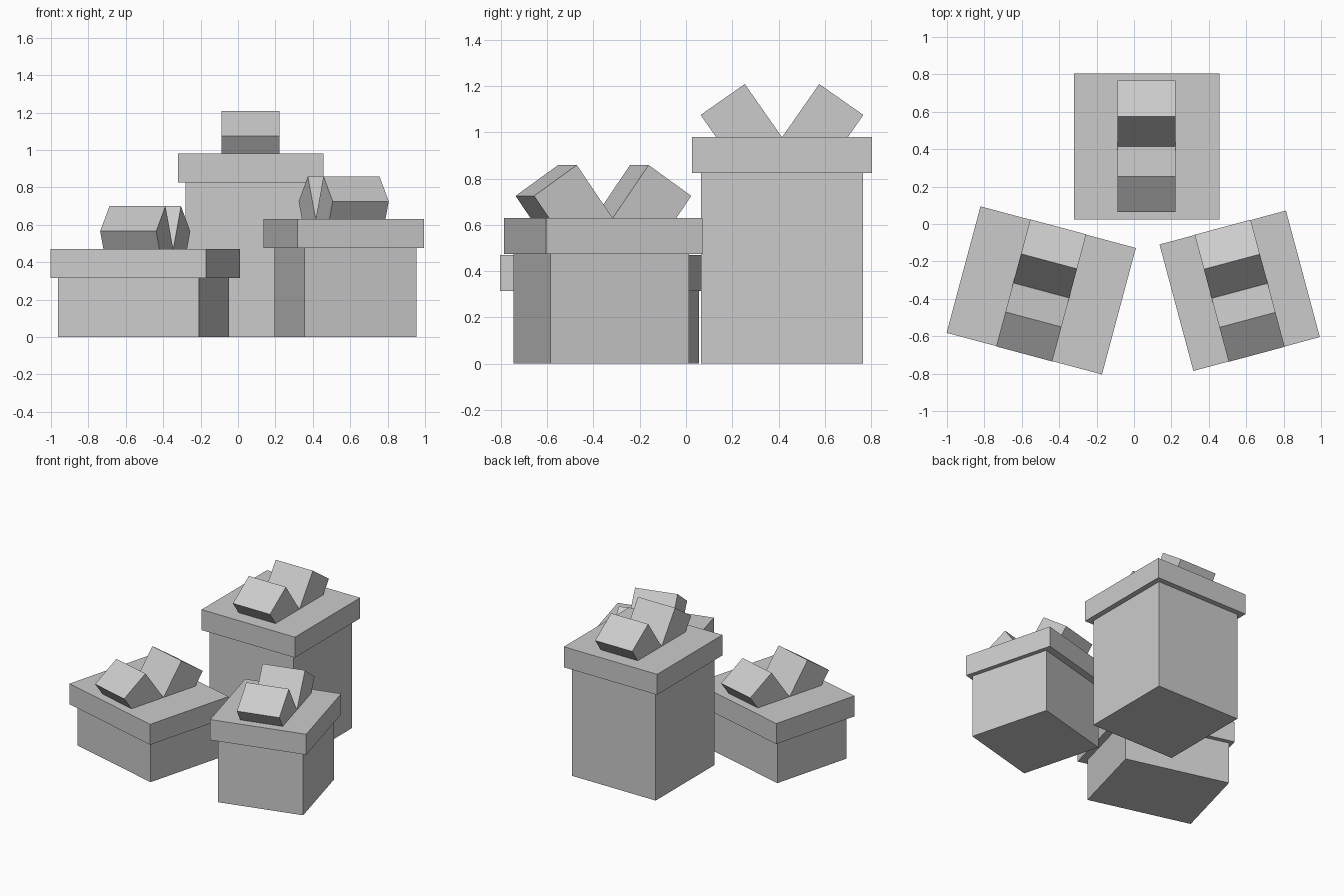
import bpy
import math
from mathutils import Matrix, Vector

cube = bpy.data.objects.get("Cube")
if cube:
    bpy.data.objects.remove(cube, do_unlink=True)

GREY = (0.6, 0.6, 0.6, 1.0)
grey = bpy.data.materials.new("plain_grey")
grey.use_nodes = True
grey.diffuse_color = GREY
grey.node_tree.nodes["Principled BSDF"].inputs["Base Color"].default_value = GREY


def block(name, size, matrix):
    """Flat-shaded box of the given size placed by a matrix."""
    bpy.ops.mesh.primitive_cube_add(size=1)
    obj = bpy.context.object
    obj.name = obj.data.name = name
    obj.data.transform(Matrix.Diagonal((*size, 1)))
    obj.matrix_world = matrix
    obj.data.materials.append(grey)
    return obj


LID_HEIGHT = 0.155
BOW_TILT = math.radians(35)


def gift(name, centre, width, depth, height, angle, body_shift=(0, 0)):
    """Box body, overhanging lid and a bow of two tilted loops."""
    turn = Matrix.Rotation(math.radians(angle), 4, "Z")
    base = Matrix.Translation((*centre, 0)) @ turn
    shift = Matrix.Translation((*body_shift, 0))
    up = lambda z: Matrix.Translation((0, 0, z))

    block(name + "_body", (width - 0.08, depth - 0.08, height),
          shift @ base @ up(height / 2))
    block(name + "_lid", (width, depth, LID_HEIGHT),
          base @ up(height + LID_HEIGHT / 2))

    # Bow loops lean outwards and meet on the middle of the lid
    for side, label in ((-1, "front"), (1, "back")):
        place = Matrix.Translation(Vector((0, side * 0.176, height + LID_HEIGHT + 0.0475)))
        lean = Matrix.Rotation(-side * BOW_TILT, 4, "X")
        block(f"{name}_bow_loop_{label}", (0.31, 0.233, 0.28), base @ place @ lean)


gift("tall_gift", (0.068, 0.415), 0.78, 0.78, 0.825, 0)
gift("wide_gift", (-0.496, -0.355), 0.86, 0.70, 0.315, -15, (-0.01, 0.01))
gift("small_gift", (0.565, -0.357), 0.70, 0.70, 0.475, 15, (0.01, -0.009))
